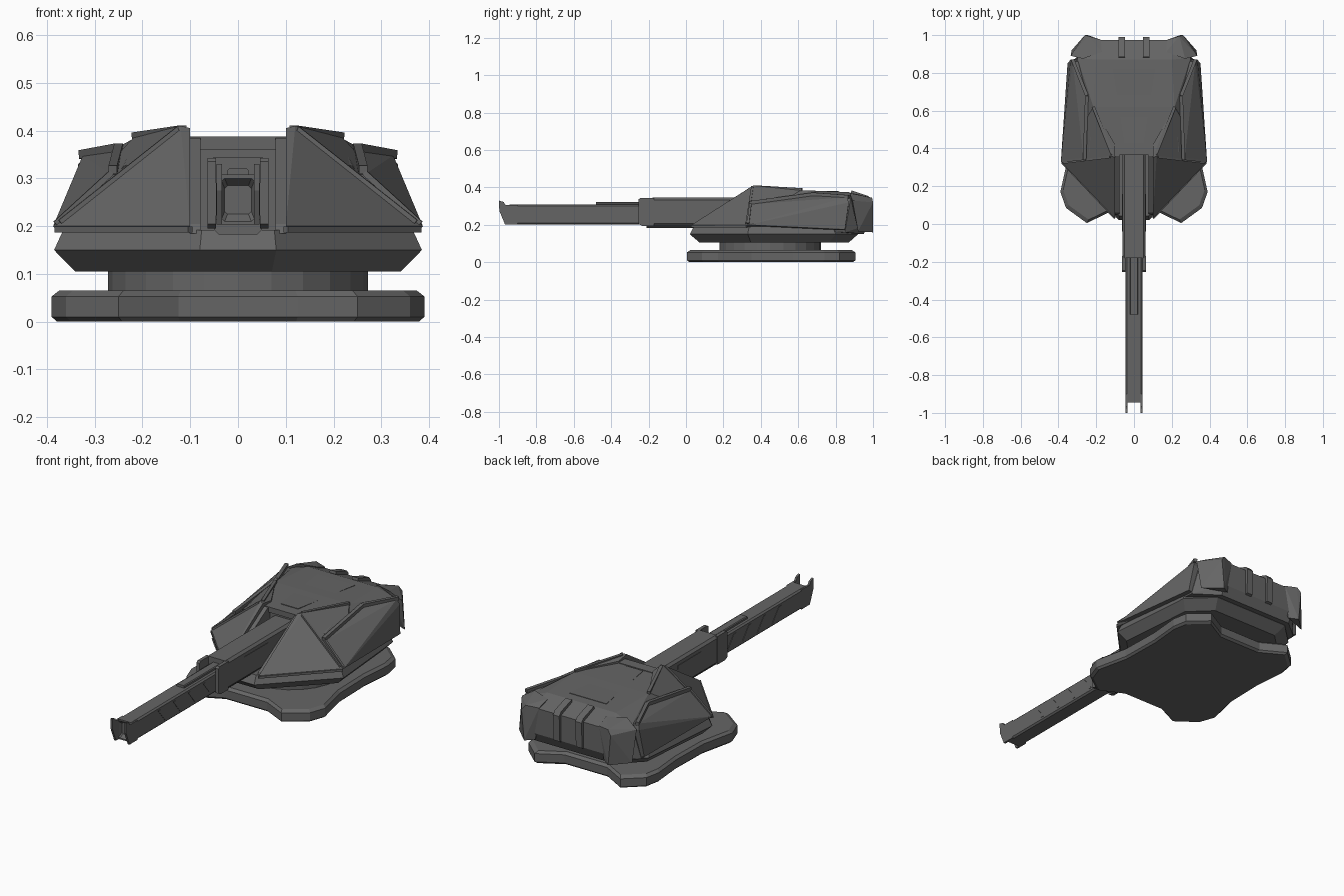
import bpy, bmesh, math
from mathutils import Vector

if "Cube" in bpy.data.objects:
    bpy.data.objects.remove(bpy.data.objects["Cube"])

metal = bpy.data.materials.new("dark_grey_metal")
metal.diffuse_color = (0.13, 0.13, 0.13, 1)
metal.use_nodes = True
metal.node_tree.nodes["Principled BSDF"].inputs["Base Color"].default_value = metal.diffuse_color


def finish(name, bm, mirror=False):
    bmesh.ops.recalc_face_normals(bm, faces=bm.faces)
    me = bpy.data.meshes.new(name)
    bm.to_mesh(me)
    bm.free()
    me.materials.append(metal)
    ob = bpy.data.objects.new(name, me)
    bpy.context.collection.objects.link(ob)
    if mirror:
        m = ob.modifiers.new("mirror", 'MIRROR')
        m.use_mirror_merge = False
    return ob


def hull(name, pts, mirror=False, both=False):
    """Faceted solid around points; both = add the points flipped in x."""
    bm = bmesh.new()
    if both:
        pts = list(pts) + [(-x, y, z) for x, y, z in pts]
    for p in pts:
        bm.verts.new(p)
    bmesh.ops.convex_hull(bm, input=bm.verts)
    junk = [v for v in bm.verts if not v.link_faces]
    bmesh.ops.delete(bm, geom=junk, context='VERTS')
    bmesh.ops.dissolve_limit(bm, angle_limit=math.radians(1), verts=bm.verts, edges=bm.edges)
    return finish(name, bm, mirror)


def loft(name, rings):
    """Closed solid through rings of equal length."""
    bm = bmesh.new()
    vs = [[bm.verts.new(p) for p in r] for r in rings]
    n = len(vs[0])
    for a, b in zip(vs, vs[1:]):
        for i in range(n):
            bm.faces.new((a[i], a[(i + 1) % n], b[(i + 1) % n], b[i]))
    bm.faces.new(vs[0][::-1])
    bm.faces.new(vs[-1])
    return finish(name, bm)


def prism(name, prof, x0, x1, mirror=False):
    """Side profile (y, z) extruded along x."""
    ob = loft(name, [[(x, y, z) for y, z in prof] for x in (x0, x1)])
    if mirror:
        ob.modifiers.new("mirror", 'MIRROR').use_mirror_merge = False
    return ob


def beam(name, a, b, w, mirror=True):
    """Square trim bar between two points."""
    a, b = Vector(a), Vector(b)
    d = (b - a).normalized()
    s = d.cross(Vector((0, 0, 1))).normalized() * w / 2
    u = s.cross(d).normalized() * w / 2
    hull(name, [p + i * s + j * u for p in (a, b) for i in (-1, 1) for j in (-1, 1)], mirror)


def plan(half, cy, z, k):
    full = half + [(-x, y) for x, y in half[::-1]]
    return [(x * k, cy + (y - cy) * k, z) for x, y in full]


# base plate with four blunt corner lobes
half = [(.125, .065), (.25, .005), (.36, .085), (.39, .17), (.35, .35),
        (.345, .57), (.36, .74), (.345, .82), (.25, .905), (.125, .835)]
loft("base_plate", [plan(half, .45, z, k) for z, k in ((0, .97), (.01, 1), (.053, 1), (.065, .96))])

# turning ring
circle = [(.272 * math.cos(i * math.pi / 12), .45 + .272 * math.sin(i * math.pi / 12)) for i in range(24)]
loft("turning_ring", [[(x, y, z) for x, y in circle] for z in (.05, .12)])

# lower hull belt
belt = [(.08, .02), (.385, .33), (.345, .80), (.22, .92)]
loft("hull_belt", [plan(belt, .48, z, k) for z, k in ((.105, .885), (.15, 1), (.192, .95))])

# main body and roof
hull("turret_body", [(.34, .38, .19), (.335, .85, .16), (.22, .95, .15), (.10, .38, .385),
                     (.24, .38, .325), (.215, .62, .385), (.20, .87, .375), (.30, .88, .34),
                     (.21, .975, .335), (.22, .975, .20)], both=True)
hull("roof_panel", [(.05, .43, .388), (.11, .82, .3795), (.05, .43, .375), (.11, .82, .37)], both=True)

# front armour cheeks either side of the gun
hull("front_cheek", [(.10, .03, .188), (.10, .03, .20), (.375, .32, .188), (.387, .33, .20),
                     (.10, .35, .405), (.12, .36, .41), (.215, .62, .39), (.10, .42, .395),
                     (.10, .42, .19), (.34, .5, .2), (.24, .36, .31)], mirror=True)
beam("cheek_ridge_trim", (.372, .325, .208), (.125, .355, .403), .012)
beam("cheek_roof_trim", (.115, .37, .403), (.215, .62, .388), .016)
beam("cheek_lower_trim", (.10, .03, .193), (.38, .325, .193), .012)

# frame lining the gun slot
hull("slot_frame", [(x, y, z) for x in (.078, .102)
                    for y, z in ((.05, .185), (.06, .205), (.36, .385), (.40, .385), (.40, .185))], mirror=True)
hull("slot_header", [(.10, y, z) for y, z in ((.365, .36), (.365, .388), (.42, .388), (.42, .36))], both=True)

# side armour slabs and their edge trim
side = [(.387, .33, .20), (.352, .85, .175), (.336, .87, .32), (.268, .35, .31), (.25, .68, .36), (.325, .86, .348)]
hull("side_armour", side + [(x - .05, y, z - .01) for x, y, z in side], mirror=True)
beam("side_trim_front", (.262, .34, .318), (.25, .68, .364), .018)
beam("side_trim_rear", (.25, .68, .364), (.325, .87, .35), .018)
beam("side_trim_end", (.382, .332, .205), (.265, .345, .312), .012)

# rear corner pods
hull("rear_pod", [(.335, .89, .33), (.27, .875, .37), (.24, .995, .345), (.26, 1.0, .32), (.33, .92, .165),
                  (.245, 1.0, .16), (.17, .91, .365), (.175, .975, .34), (.20, .97, .165)], mirror=True)

# rear ribs wrapping over the back edge
prism("rear_rib", [(.88, .365), (.885, .384), (.975, .354), (.99, .335), (.985, .20), (.96, .19)],
      .047, .083, True)


def tube_ring(w, z0, z1, c, y):
    return [(w - c, y, z0), (w, y, z0 + c), (w, y, z1 - c), (w - c, y, z1),
            (c - w, y, z1), (-w, y, z1 - c), (-w, y, z0 + c), (c - w, y, z0)]


# gun sleeve with forward side walls
loft("gun_sleeve", [tube_ring(.062, .195, .345, .012, y) for y in (-.18, .40)])
prism("sleeve_wall", [(-.255, .205), (-.255, .335), (-.245, .343), (-.17, .343), (-.17, .195), (-.235, .195)],
      .046, .064, True)
loft("sleeve_keel", [tube_ring(.05, .182, .22, .01, y) for y in (-.21, .40)])
prism("sleeve_side_plate", [(-.04, .315), (.16, .315), (.16, .295), (0, .295)], .06, .064, True)

# gun barrel, with a stepped front face
loft("gun_barrel", [tube_ring(.028, .225, .285, .006, -.925), tube_ring(.034, .21, .30, .006, -.945),
                    tube_ring(.044, .203, .308, .008, -.945), tube_ring(.044, .203, .308, .008, -.15)])
loft("barrel_top_rail", [tube_ring(.022, .30, .321, .004, y) for y in (-.48, -.15)])
prism("muzzle_prong", [(-.90, .203), (-.968, .203), (-.998, .275), (-1.0, .33), (-.975, .322), (-.965, .306),
                       (-.90, .306)], .034, .045, True)

# slanted ribs along the barrel sides
for i in range(4):
    y = -.73 + i * .125
    prism("barrel_slash_%d" % (i + 1), [(y, .29), (y + .02, .29), (y + .075, .222), (y + .055, .222)],
          .04, .046, True)
